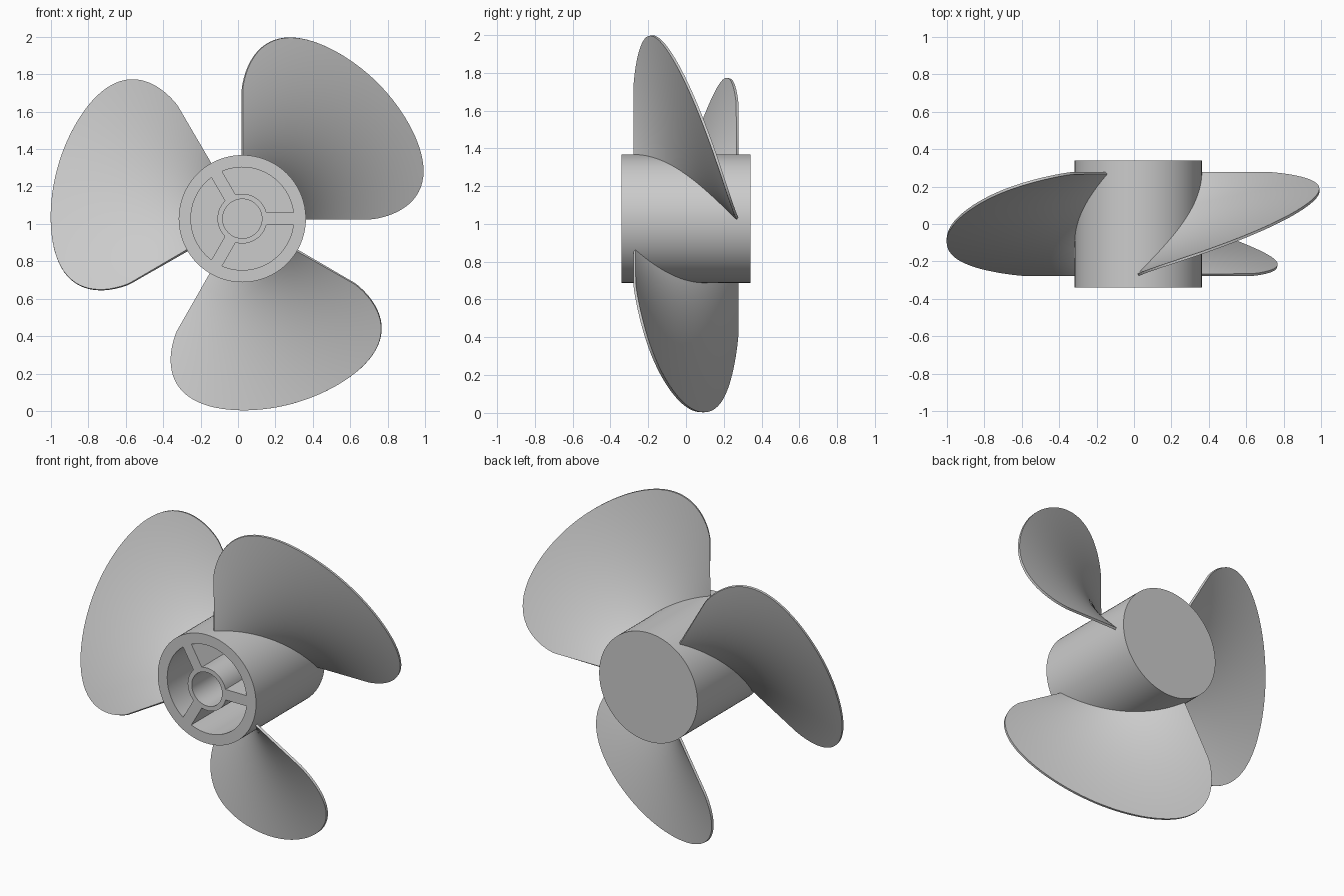
import bpy, bmesh
from math import sin, cos, pi, asin, radians
from mathutils import Matrix

if "Cube" in bpy.data.objects:
    bpy.data.objects.remove(bpy.data.objects["Cube"])

CENTRE = Matrix.Translation((0.023, 0, 1.028))
HUB_R, HALF = 0.34, 0.34
FLOOR = 0.06                      # closed back wall of the hub


def arc(r, a0, a1, n):
    return [(r * cos(a0 + (a1 - a0) * i / n), r * sin(a0 + (a1 - a0) * i / n)) for i in range(n + 1)]


def bake(obj, name, transform):
    """Evaluate a curve or modified object into a clean, edge-sharp mesh."""
    dg = bpy.context.evaluated_depsgraph_get()
    mesh = bpy.data.meshes.new_from_object(obj.evaluated_get(dg))
    bpy.data.objects.remove(obj)
    bm = bmesh.new()
    bm.from_mesh(mesh)
    bmesh.ops.remove_doubles(bm, verts=bm.verts, dist=1e-5)
    bmesh.ops.transform(bm, matrix=transform, verts=bm.verts)
    bmesh.ops.recalc_face_normals(bm, faces=bm.faces)
    for f in bm.faces:
        f.smooth = True
    bm.to_mesh(mesh)
    bm.free()
    mesh.set_sharp_from_angle(angle=radians(35))
    mesh.name = name
    out = bpy.data.objects.new(name, mesh)
    bpy.context.collection.objects.link(out)
    return out


def extrusion(name, outlines, y0, y1):
    """Extrude filled front-view outlines (with holes) between y0 and y1."""
    cu = bpy.data.curves.new(name, 'CURVE')
    cu.dimensions, cu.fill_mode = '2D', 'BOTH'
    cu.extrude = (y1 - y0) / 2
    for pts in outlines:
        sp = cu.splines.new('POLY')
        sp.points.add(len(pts) - 1)
        for p, (x, y) in zip(sp.points, pts):
            p.co = (x, y, 0, 1)
        sp.use_cyclic_u = True
    tmp = bpy.data.objects.new("profile", cu)
    bpy.context.collection.objects.link(tmp)
    place = CENTRE @ Matrix.Translation((0, (y0 + y1) / 2, 0)) @ Matrix.Rotation(pi / 2, 4, 'X')
    return bake(tmp, name, place)


# Hub: outer tube, inner bore tube and three spokes, in one profile
circle = lambda r, n: arc(r, 0, 2 * pi, n)[:-1]
outlines = [circle(HUB_R, 96), circle(0.105, 48)]
R_IN, R_OUT, W = 0.133, 0.275, 0.033
for k in range(3):
    a0, a1 = k * 2 * pi / 3, (k + 1) * 2 * pi / 3
    do, di = asin(W / R_OUT), asin(W / R_IN)
    outlines.append(arc(R_OUT, a0 + do, a1 - do, 24) + arc(R_IN, a1 - di, a0 + di, 16))
extrusion("hub", outlines, -HALF, HALF - FLOOR)

# Closed back of the hub
extrusion("hub_back", [circle(HUB_R, 96)], HALF - FLOOR, HALF)

# Blades: quarter-turn helicoid with straight radial edges and a rounded tip
NU, NV = 64, 20
for k in range(3):
    bm = bmesh.new()
    grid = []
    for i in range(NU + 1):
        t = sin(-pi / 2 + pi * i / NU)
        theta = pi / 4 * (1 + t)
        tip = 0.69 + 0.335 * max(0, 1 - t ** 6) ** 0.75
        col = []
        for j in range(NV + 1):
            r = 0.32 + (tip - 0.32) * j / NV
            col.append(bm.verts.new((r * cos(theta), -0.272 * t, r * sin(theta))))
        grid.append(col)
    for i in range(NU):
        for j in range(NV):
            bm.faces.new((grid[i][j], grid[i + 1][j], grid[i + 1][j + 1], grid[i][j + 1]))
    mesh = bpy.data.meshes.new("blade_sheet")
    bm.to_mesh(mesh)
    bm.free()
    sheet = bpy.data.objects.new("blade_sheet", mesh)
    bpy.context.collection.objects.link(sheet)
    solid = sheet.modifiers.new("thickness", 'SOLIDIFY')
    solid.thickness, solid.offset = 0.014, 0
    bake(sheet, f"blade_{k + 1}", CENTRE @ Matrix.Rotation(k * 2 * pi / 3, 4, 'Y'))
